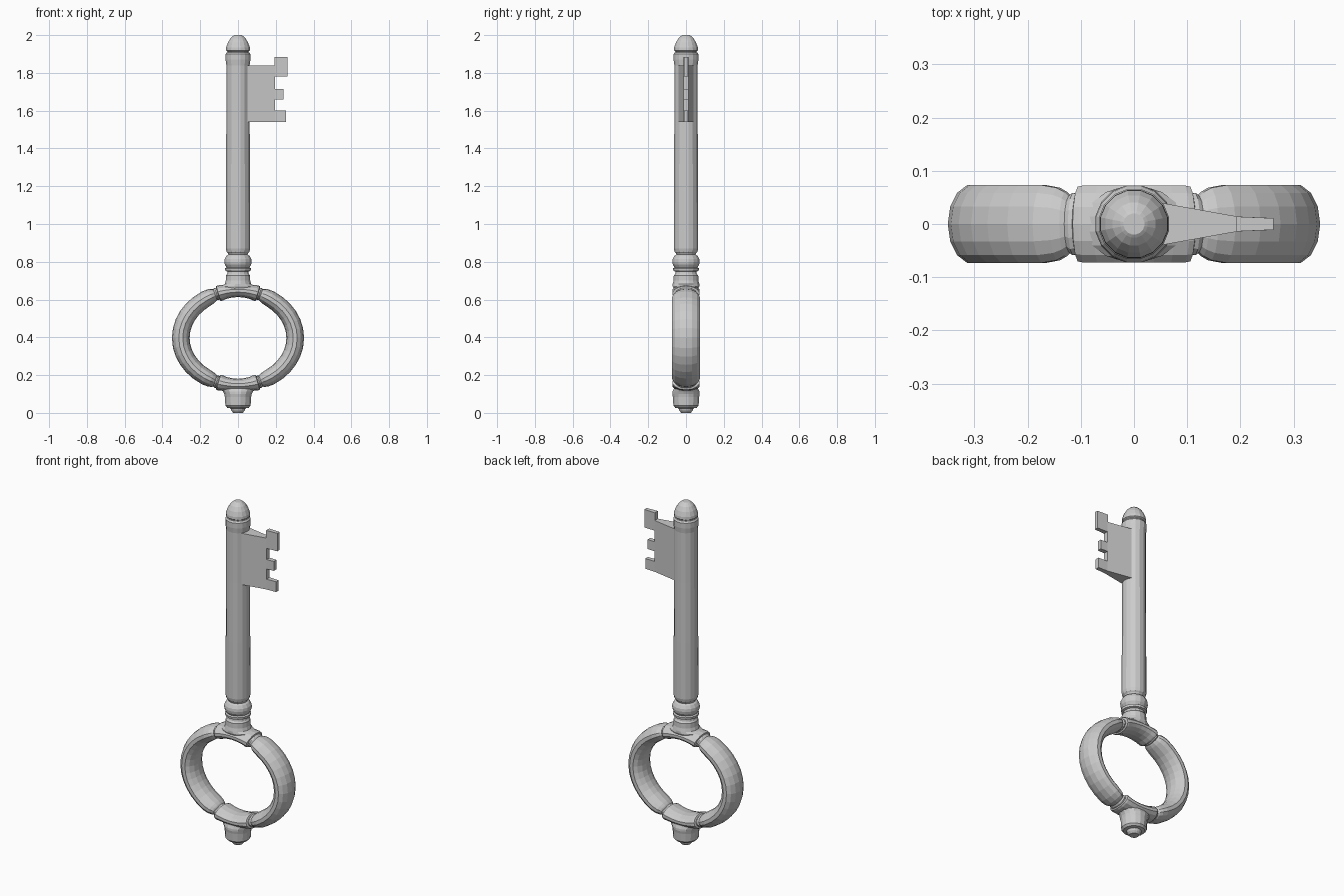
import bpy, bmesh
from math import sin, cos, pi, radians

if "Cube" in bpy.data.objects:
    bpy.data.objects.remove(bpy.data.objects["Cube"])


def make(name, bm):
    bmesh.ops.recalc_face_normals(bm, faces=bm.faces)
    me = bpy.data.meshes.new(name)
    bm.to_mesh(me)
    bm.free()
    ob = bpy.data.objects.new(name, me)
    bpy.context.collection.objects.link(ob)
    return ob


def bridge(bm, a, b):
    n = len(a)
    for i in range(n):
        bm.faces.new((a[i], a[(i + 1) % n], b[(i + 1) % n], b[i]))


def turned(name, profile, n=16):
    """Stack of rings: (z, radius) or (z, x radius, y radius)."""
    bm = bmesh.new()
    rings = []
    for p in profile:
        z, rx, ry = p[0], p[1], p[-1]
        rings.append([bm.verts.new((rx * cos(2 * pi * (i + .5) / n),
                                    ry * sin(2 * pi * (i + .5) / n), z)) for i in range(n)])
    for a, b in zip(rings, rings[1:]):
        bridge(bm, a, b)
    bm.faces.new(rings[0])
    bm.faces.new(rings[-1])
    return make(name, bm)


# Shaft with domed tip
turned("shaft", [(.835, .05), (.847, .056), (.853, .062), (.87, .066), (1.2, .065), (1.55, .063),
                 (1.84, .063), (1.87, .067), (1.9, .067), (1.909, .06)])
turned("tip", [(1.9, .058), (1.914, .058), (1.919, .065), (1.935, .064), (1.96, .055),
               (1.983, .041), (1.996, .026), (2.0, .02)])

# Neck beads between the shaft and the bow
turned("neck_bead", [(.748, .055), (.752, .068), (.765, .07), (.77, .062), (.785, .071), (.8, .074),
                     (.815, .072), (.832, .062), (.838, .052)])
turned("neck_saddle", [(.645, .105, .06), (.67, .095, .072), (.682, .072, .072), (.7, .066, .067),
                       (.728, .065, .066), (.737, .058, .058), (.752, .056, .056)])

# End knob below the bow
turned("end_knob", [(0, .026), (.012, .036), (.024, .04), (.027, .058), (.038, .068), (.085, .071),
                    (.1, .074), (.112, .08, .073), (.13, .095, .065)])

# Bow: oval ring with swept oval section, grooved beside the top and bottom collars
quarter = [(0, .84), (7, .86), (13, .9), (18, 1.0), (20, .96), (20.6, .78), (22, .8), (23.5, .72),
           (25, .82), (28, .93), (34, 1), (44, 1), (53, 1), (62, 1), (71, 1), (80, 1), (90, 1)]
half = quarter + [(180 - t, s) for t, s in quarter[-2::-1]]
loop = half + [(360 - t, s) for t, s in half[-2:0:-1]]
RX, RZ, CZ, N = .303, .25, .397, 14
bm = bmesh.new()
rings = []
for t, s in loop:
    a = radians(t)
    nx, nz = sin(a) * RZ, cos(a) * RX
    ln = (nx * nx + nz * nz) ** .5
    # radial half width narrows towards the collars
    w = (.04 + .007 * abs(sin(a))) * s
    h = .075 * (s if s < 1 or 30 < t % 180 < 150 else 1.03)
    if t % 180 < 19 or t % 180 > 161:
        h = .074
    ring = []
    for k in range(N):
        b = 2 * pi * k / N
        d = w * cos(b)
        ring.append(bm.verts.new((RX * sin(a) + nx / ln * d, h * sin(b),
                                  CZ + RZ * cos(a) + nz / ln * d)))
    rings.append(ring)
for i in range(len(rings)):
    bridge(bm, rings[i], rings[(i + 1) % len(rings)])
make("bow", bm)

# Bit: wedge-shaped plate and three teeth (x0, x1, z0, z1, half depth at x0, at x1)
blocks = {"bit_plate": (.05, .195, 1.54, 1.84, .04, .014),
          "tooth_low": (.195, .255, 1.54, 1.6, .014, .0115),
          "tooth_middle": (.195, .24, 1.66, 1.715, .014, .012),
          "tooth_high": (.192, .262, 1.78, 1.885, .014, .011)}
for name, (x0, x1, z0, z1, h0, h1) in blocks.items():
    bm = bmesh.new()
    lo, hi = [[bm.verts.new((x, y, z)) for x, y in
               ((x0, -h0), (x1, -h1), (x1, h1), (x0, h0))] for z in (z0, z1)]
    bridge(bm, lo, hi)
    bm.faces.new(lo)
    bm.faces.new(hi)
    make(name, bm)
